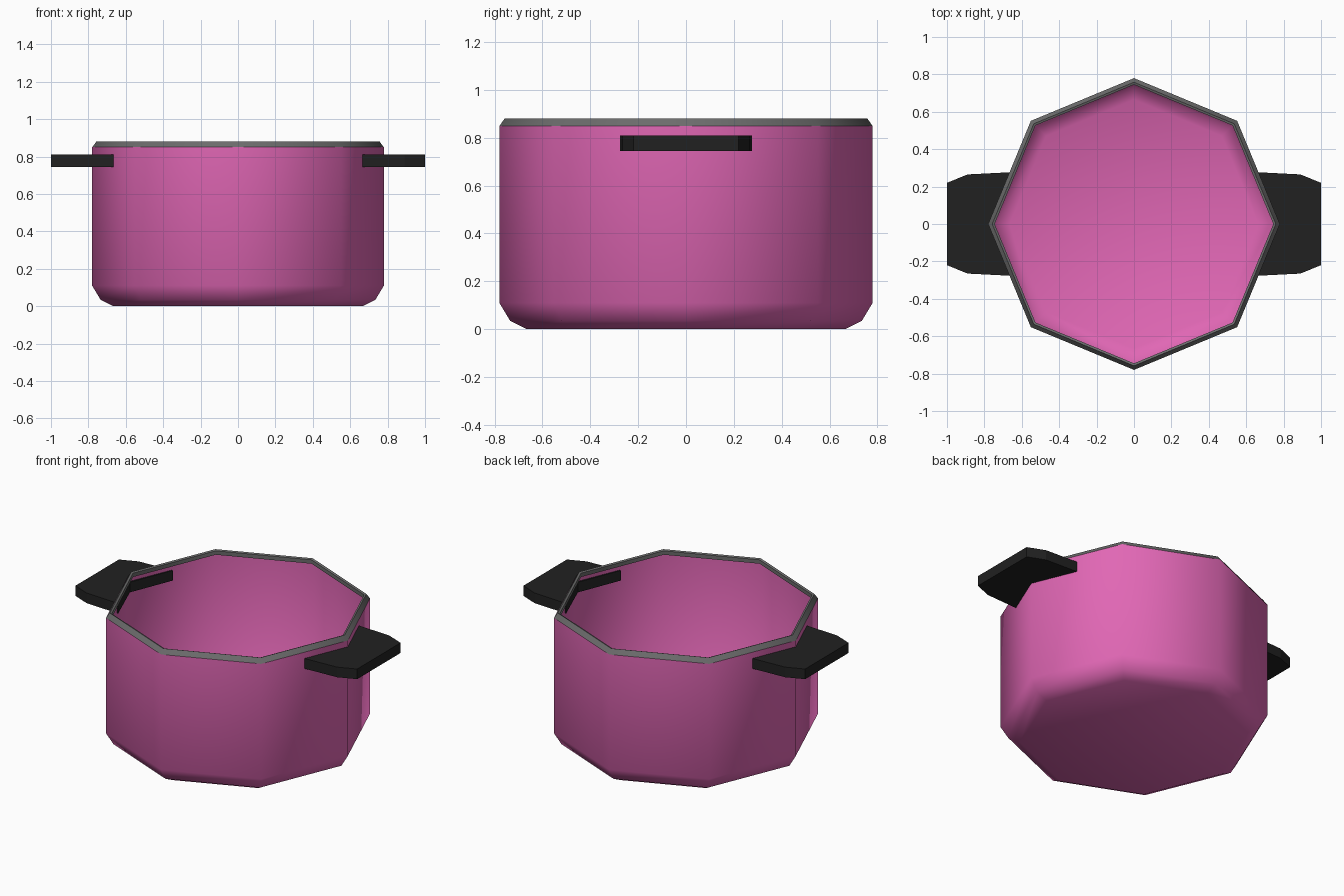
import bpy, bmesh, math

if "Cube" in bpy.data.objects:
    bpy.data.objects.remove(bpy.data.objects["Cube"])

SIDES = 8


def material(name, rgb):
    m = bpy.data.materials.new(name)
    m.diffuse_color = (*rgb, 1)
    m.use_nodes = True
    m.node_tree.nodes["Principled BSDF"].inputs["Base Color"].default_value = m.diffuse_color
    return m


def make_object(name, bm, mat, smooth):
    bmesh.ops.recalc_face_normals(bm, faces=bm.faces[:])
    for f in bm.faces:
        f.smooth = smooth
    me = bpy.data.meshes.new(name)
    bm.to_mesh(me)
    bm.free()
    me.materials.append(mat)
    ob = bpy.data.objects.new(name, me)
    bpy.context.collection.objects.link(ob)
    return ob


def lathe(name, profile, mat, closed=False, cap=False):
    """Spin a (radius, height) profile into an octagonal surface."""
    bm = bmesh.new()
    rings = [[bm.verts.new((r * math.cos(k * math.tau / SIDES),
                            r * math.sin(k * math.tau / SIDES), z))
              for k in range(SIDES)] for r, z in profile]
    pairs = list(zip(rings, rings[1:]))
    if closed:
        pairs.append((rings[-1], rings[0]))
    for a, b in pairs:
        for k in range(SIDES):
            n = (k + 1) % SIDES
            bm.faces.new((a[k], a[n], b[n], b[k]))
    if cap:
        bm.faces.new(rings[0][::-1])
    ob = make_object(name, bm, mat, True)
    # outward-facing shell
    return ob


pink = material("pink enamel", (0.75, 0.135, 0.46))
grey = material("grey rim", (0.15, 0.15, 0.15))
black = material("black handle", (0.015, 0.015, 0.015))

# Thin pot shell with a rounded base
lathe("pot_body", [(0.665, 0), (0.735, 0.035), (0.78, 0.11), (0.78, 0.85)],
      pink, cap=True)

# Bevelled rim that overhangs the inside
rim = lathe("pot_rim", [(0.78, 0.848), (0.758, 0.88), (0.745, 0.875), (0.745, 0.85)],
            grey, closed=True)
bpy.context.view_layer.objects.active = rim
rim.select_set(True)
bpy.ops.object.shade_smooth_by_angle(angle=math.radians(50))

# Flat side handles whose inner ends follow the wall
half = [(0.768, 0), (0.657, 0.277), (0.89, 0.265), (1.0, 0.22)]
outline = half + [(x, -y) for x, y in reversed(half[1:])]
for side, s in (("right", 1), ("left", -1)):
    bm = bmesh.new()
    face = bm.faces.new([bm.verts.new((s * x, y, 0.745)) for x, y in outline])
    ext = bmesh.ops.extrude_face_region(bm, geom=[face], use_keep_orig=True)
    for v in ext["geom"]:
        if isinstance(v, bmesh.types.BMVert):
            v.co.z = 0.81
    make_object(side + "_handle", bm, black, False)
